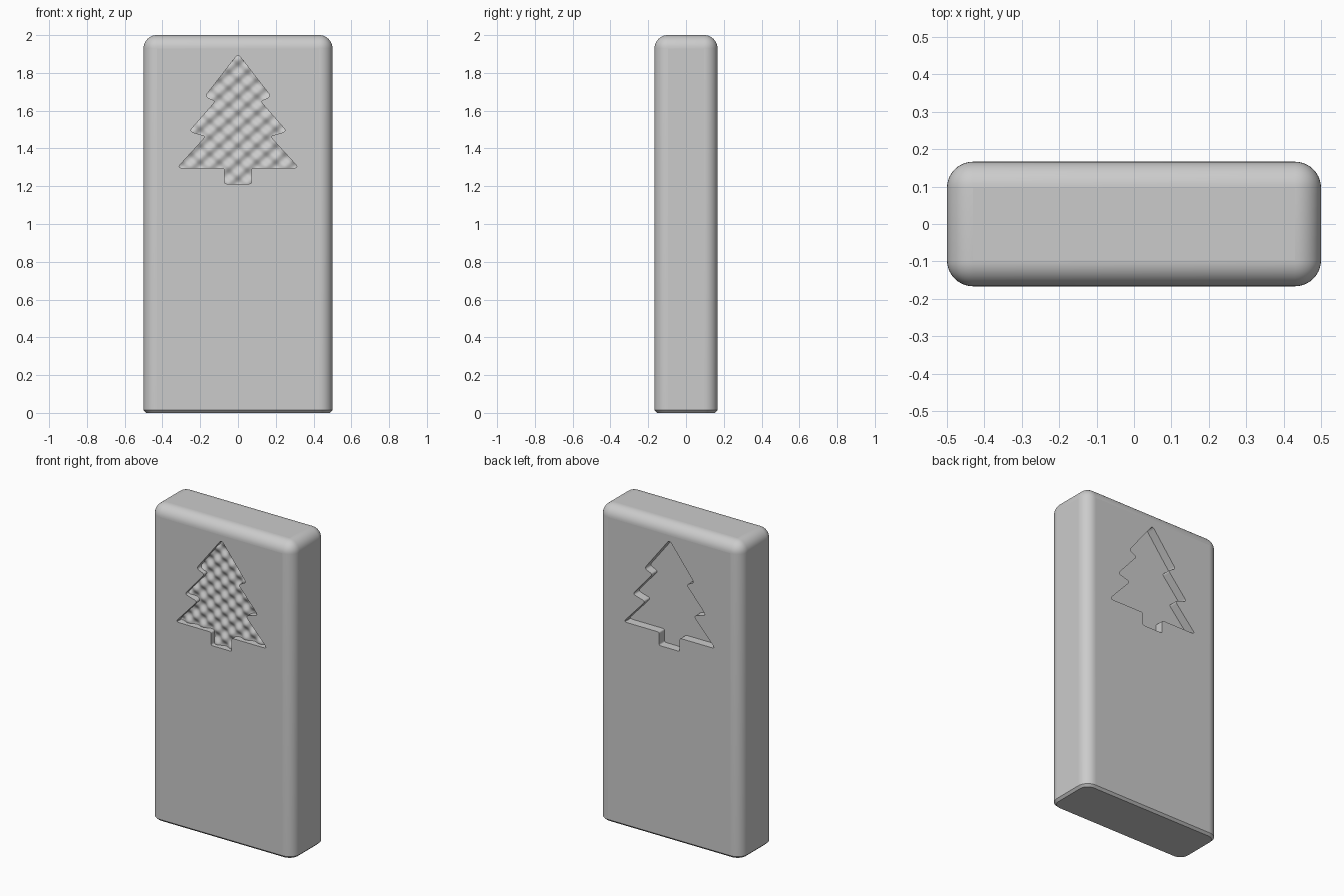
import bpy, bmesh, math
from mathutils import Vector

old = bpy.data.objects.get("Cube")
if old:
    bpy.data.objects.remove(old, do_unlink=True)

W, D, H = 1.0, 0.333, 2.0
FACE = D / 2
FRONT_DEPTH, BACK_DEPTH = 0.055, 0.055

grey = bpy.data.materials.new("light grey")
grey.use_nodes = True
grey.diffuse_color = (0.6, 0.6, 0.6, 1)
grey.node_tree.nodes["Principled BSDF"].inputs["Base Color"].default_value = (0.6, 0.6, 0.6, 1)


def make_object(name, bm):
    bmesh.ops.recalc_face_normals(bm, faces=bm.faces[:])
    mesh = bpy.data.meshes.new(name)
    bm.to_mesh(mesh)
    bm.free()
    mesh.materials.append(grey)
    obj = bpy.data.objects.new(name, mesh)
    bpy.context.collection.objects.link(obj)
    return obj


def activate(obj):
    bpy.ops.object.select_all(action='DESELECT')
    obj.select_set(True)
    bpy.context.view_layer.objects.active = obj


def cut(obj, tool, operation):
    mod = obj.modifiers.new("cut", 'BOOLEAN')
    mod.operation, mod.solver, mod.object = operation, 'EXACT', tool
    activate(obj)
    bpy.ops.object.modifier_apply(modifier=mod.name)


def rounded(points, steps=5):
    """Replace each corner (x, z, cut length) by a smooth curve."""
    out = []
    for i, (x, z, r) in enumerate(points):
        p = Vector((x, z))
        a = Vector(points[i - 1][:2]) - p
        b = Vector(points[(i + 1) % len(points)][:2]) - p
        p0, p1 = p + a.normalized() * r, p + b.normalized() * r
        for k in range(steps + 1):
            t = k / steps
            out.append(p0 * (1 - t) ** 2 + p * 2 * t * (1 - t) + p1 * t * t)
    return out


# Tree outline: right half, mirrored to the left
half = [(0.175, 1.675, 0.022), (0.118, 1.65, 0.018),
        (0.258, 1.49, 0.024), (0.168, 1.465, 0.022),
        (0.322, 1.297, 0.026), (0.072, 1.297, 0.012), (0.072, 1.213, 0.012)]
outline = rounded([(0, 1.9, 0.022)] + half + [(-x, z, r) for x, z, r in reversed(half)])


def tree_prism(name, y0, y1):
    bm = bmesh.new()
    face = bm.faces.new([bm.verts.new((p.x, y0, p.y)) for p in outline])
    ext = bmesh.ops.extrude_face_region(bm, geom=[face])
    moved = [v for v in ext["geom"] if isinstance(v, bmesh.types.BMVert)]
    bmesh.ops.translate(bm, verts=moved, vec=(0, y1 - y0, 0))
    obj = make_object(name, bm)
    obj.hide_render = True
    return obj


# Body: block with large rounds on sides and top, small chamfer below
bm = bmesh.new()
bmesh.ops.create_cube(bm, size=1)
for v in bm.verts:
    v.co = (v.co.x * W, v.co.y * D, (v.co.z + 0.5) * H)
edges = [e for e in bm.edges if max(v.co.z for v in e.verts) > 1]
bmesh.ops.bevel(bm, geom=edges, offset=0.07, segments=10, profile=0.5, affect='EDGES')
edges = [e for e in bm.edges if all(v.co.z < 1e-4 for v in e.verts)]
bmesh.ops.bevel(bm, geom=edges, offset=0.014, segments=1, affect='EDGES')
body = make_object("body", bm)

# Tree recesses on both faces
front_cutter = tree_prism("front_cutter", -FACE - 0.05, -FACE + FRONT_DEPTH)
back_cutter = tree_prism("back_cutter", FACE + 0.05, FACE - BACK_DEPTH)
cut(body, front_cutter, 'DIFFERENCE')
cut(body, back_cutter, 'DIFFERENCE')

# Woven panel in the front recess
ROW, COL, AMP = 0.087, 0.1, 0.01
bm = bmesh.new()
bmesh.ops.create_grid(bm, x_segments=88, y_segments=96, size=0.5)
for v in bm.verts:
    x, z = v.co.x * 0.7, 1.55 + v.co.y * 0.74
    wave = AMP * math.cos(math.tau * x / COL) * math.cos(math.tau * z / ROW)
    v.co = (x, -FACE + 0.035 + wave, z)
ext = bmesh.ops.extrude_face_region(bm, geom=bm.faces[:])
for v in ext["geom"]:
    if isinstance(v, bmesh.types.BMVert):
        v.co.y = -FACE + FRONT_DEPTH + 0.03
panel = make_object("woven_panel", bm)
cut(panel, front_cutter, 'INTERSECT')

for obj in (body, panel):
    activate(obj)
    bpy.ops.object.shade_smooth_by_angle(angle=math.radians(35))

# Keep the large plane faces flat
for face in body.data.polygons:
    face.use_smooth = face.area < 0.03 and max(abs(c) for c in face.normal) < 0.999

for cutter in (front_cutter, back_cutter):
    bpy.data.objects.remove(cutter, do_unlink=True)
